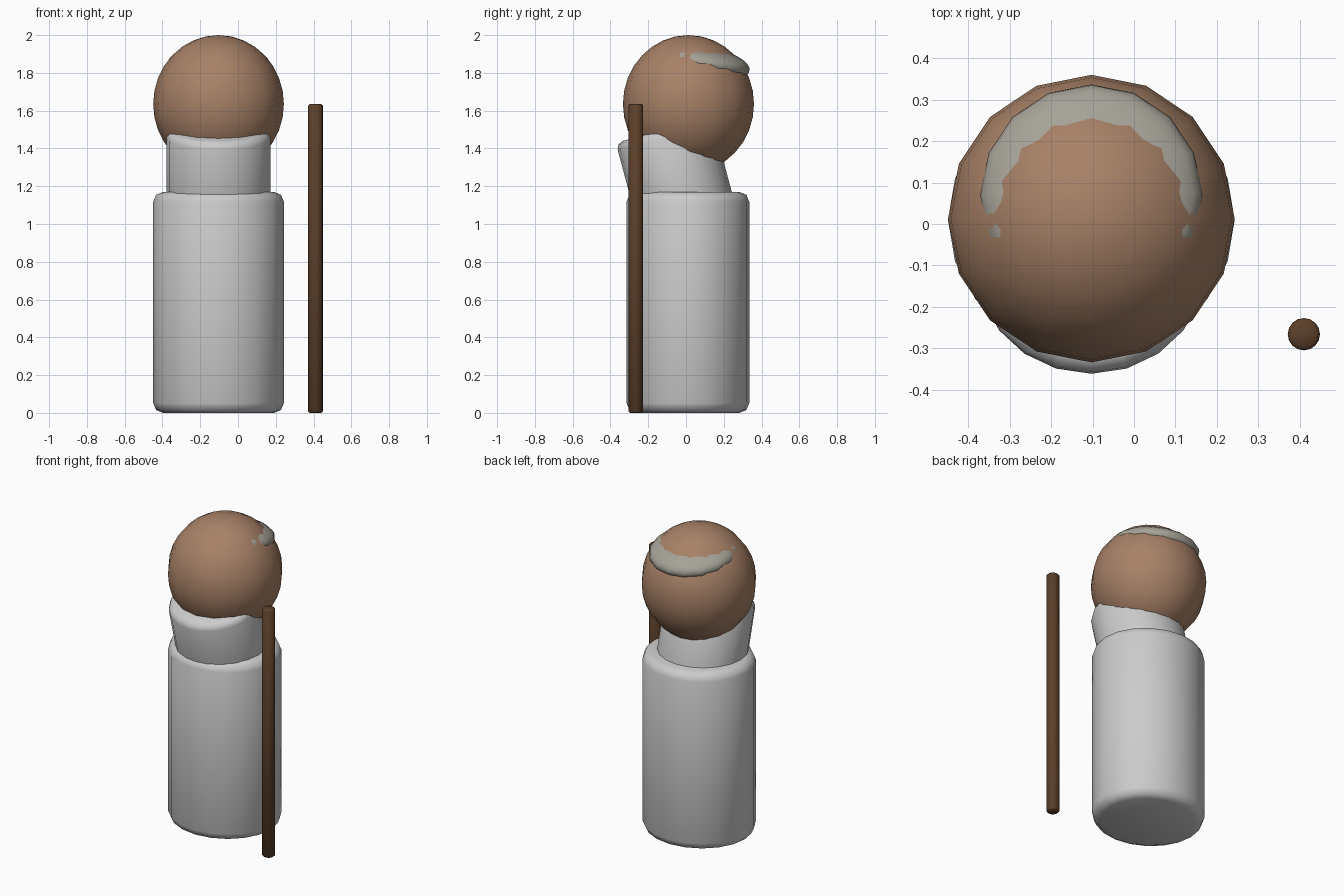
import bpy
from math import radians

if "Cube" in bpy.data.objects:
    bpy.data.objects.remove(bpy.data.objects["Cube"])


def finish(obj, name, color=None, bevel=0.0, segments=1):
    """Name, bevel, shade and colour a part."""
    obj.name = name
    bpy.ops.object.transform_apply(location=False, rotation=False, scale=True)
    if bevel:
        mod = obj.modifiers.new("edge_bevel", 'BEVEL')
        mod.width = bevel
        mod.segments = segments
        mod.limit_method = 'ANGLE'
        mod.angle_limit = radians(60)
        bpy.ops.object.modifier_apply(modifier=mod.name)
    bpy.ops.object.shade_smooth_by_angle(angle=radians(50))
    if color:
        mat = bpy.data.materials.new(name + "_color")
        mat.diffuse_color = (*color, 1)
        mat.use_nodes = True
        mat.node_tree.nodes["Principled BSDF"].inputs["Base Color"].default_value = mat.diffuse_color
        obj.data.materials.append(mat)
    return obj


def cylinder(name, loc, rx, ry, height, sides, tilt=0, **kw):
    bpy.ops.mesh.primitive_cylinder_add(vertices=sides, radius=1, depth=height,
                                        location=loc, rotation=(radians(tilt), 0, 0))
    obj = bpy.context.object
    obj.scale = (rx, ry, 1)
    return finish(obj, name, **kw)


def ellipsoid(name, loc, radii, tilt=0, **kw):
    bpy.ops.mesh.primitive_uv_sphere_add(segments=16, ring_count=16, radius=1,
                                         location=loc, rotation=(radians(tilt), 0, 0))
    obj = bpy.context.object
    obj.scale = radii
    return finish(obj, name, **kw)


CX = -0.103  # centre line of the figure

# robe body
cylinder("body", (CX, 0.01, 0.585), 0.346, 0.325, 1.17, 20, bevel=0.052, segments=2)

# shoulders leaning forward, sunk into the body
cylinder("shoulders", (CX, -0.0415, 1.2135), 0.275, 0.263, 0.59, 20, tilt=15,
         bevel=0.04, segments=2)

# head
ellipsoid("head", (CX, 0.013, 1.635), (0.346, 0.347, 0.365), color=(0.39, 0.22, 0.135))

# hair band showing at the back of the head
ellipsoid("hair", (CX, 0.07, 1.855), (0.268, 0.27, 0.092), tilt=-9,
          color=(0.38, 0.36, 0.31))

# walking staff
cylinder("staff", (0.41, -0.266, 0.8175), 0.039, 0.039, 1.635, 16, bevel=0.008,
         color=(0.105, 0.05, 0.023))
